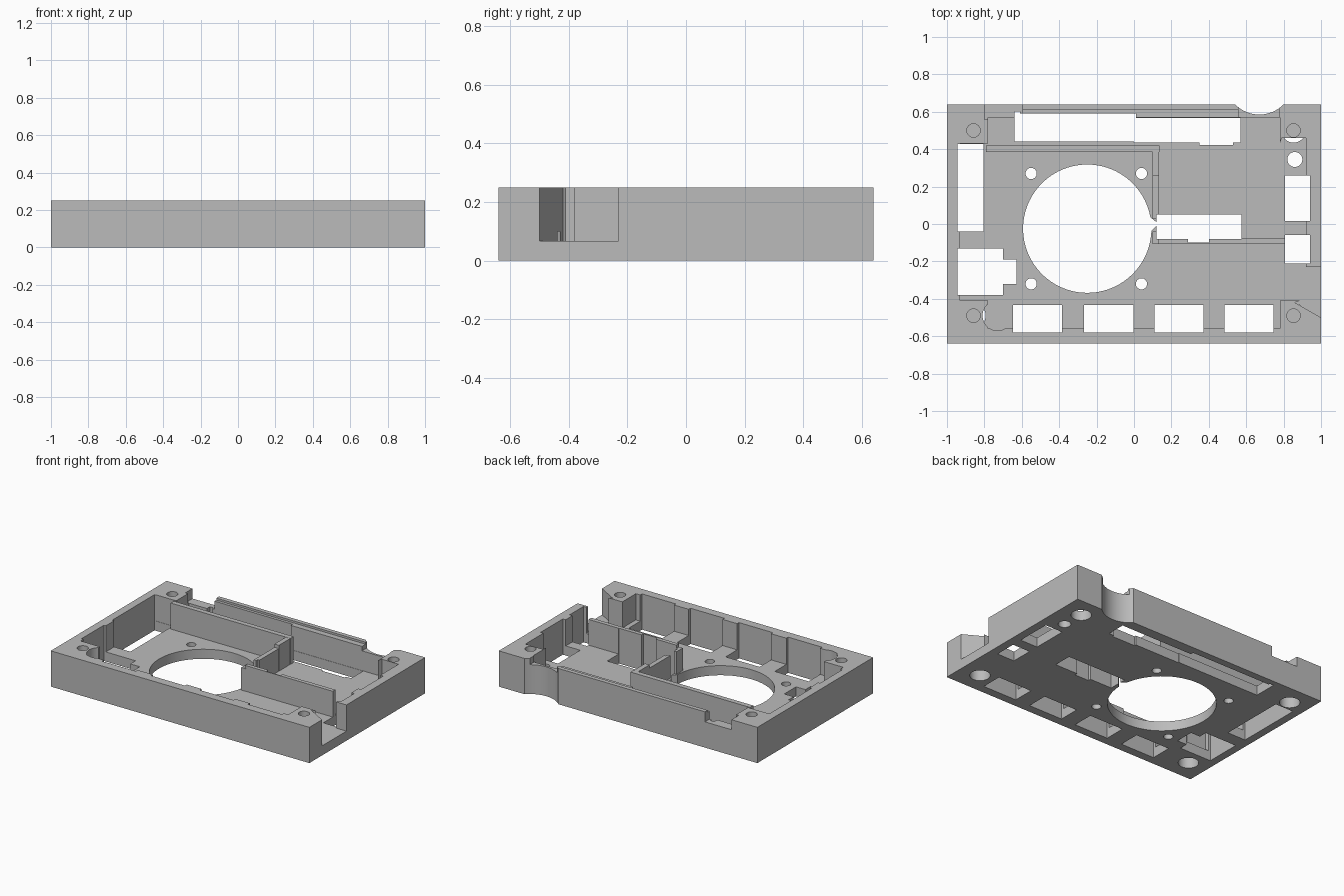
import bpy, bmesh, math

if "Cube" in bpy.data.objects:
    bpy.data.objects.remove(bpy.data.objects["Cube"])

TOP, FLOOR = 0.25, 0.067
grey = bpy.data.materials.new("plain grey")
grey.use_nodes = True
grey.diffuse_color = (0.5, 0.5, 0.5, 1)
grey.node_tree.nodes["Principled BSDF"].inputs["Base Color"].default_value = (0.5, 0.5, 0.5, 1)


def prism(name, points, z0, z1):
    """Extrude a counter-clockwise outline from z0 to z1."""
    bm = bmesh.new()
    face = bm.faces.new([bm.verts.new((x, y, z0)) for x, y in points])
    up = bmesh.ops.extrude_face_region(bm, geom=[face])["geom"]
    bmesh.ops.translate(bm, vec=(0, 0, z1 - z0),
                        verts=[v for v in up if isinstance(v, bmesh.types.BMVert)])
    bmesh.ops.recalc_face_normals(bm, faces=bm.faces)
    mesh = bpy.data.meshes.new(name)
    bm.to_mesh(mesh)
    bm.free()
    mesh.materials.append(grey)
    obj = bpy.data.objects.new(name, mesh)
    bpy.context.collection.objects.link(obj)
    return obj


def rect(x0, x1, y0, y1):
    return [(x0, y0), (x1, y0), (x1, y1), (x0, y1)]


def circle(x, y, r, n=32):
    return [(x + r * math.cos(2 * math.pi * i / n), y + r * math.sin(2 * math.pi * i / n))
            for i in range(n)]


body = prism("tray_body", rect(-1, 1, -0.64, 0.64), 0, TOP)


def combine(points, z0, z1, operation="DIFFERENCE"):
    """Cut a prism from the tray, or join one to it."""
    tool = prism("cutter", points, z0, z1)
    tool.hide_render = True
    mod = body.modifiers.new("combine", "BOOLEAN")
    mod.operation, mod.solver, mod.object = operation, "EXACT", tool
    bpy.context.view_layer.objects.active = body
    bpy.ops.object.modifier_apply(modifier=mod.name)
    bpy.data.objects.remove(tool)


def through(points):
    combine(points, -0.1, 0.4)


# Cavity, leaving solid corner blocks
combine([(-0.93, -0.41), (-0.78, -0.41), (-0.78, -0.56), (0.78, -0.56), (0.78, -0.41),
         (0.92, -0.41), (0.92, 0.46), (0.79, 0.46), (0.78, 0.43), (0.78, 0.57),
         (-0.78, 0.57), (-0.78, 0.43), (-0.93, 0.43)], FLOOR, 0.4)

# Partition walls inside the cavity
for area, height in [(rect(-0.79, 0.135, 0.385, 0.42), 0.249),
                     (rect(0.1, 0.134, 0.26, 0.4), 0.248),
                     (rect(0.1, 0.133, 0.03, 0.27), 0.225),
                     (rect(0.1, 0.136, -0.108, -0.04), 0.225),
                     (rect(0.13, 0.83, -0.107, -0.078), 0.247)]:
    combine(area, FLOOR - 0.02, height, "UNION")

# Round fan opening with its pointed outlet and four screw holes
through(circle(-0.25, -0.025, 0.343, 96))
through([(0.07, -0.06), (0.125, -0.006), (0.125, 0.006), (0.07, 0.05)])
for x in (-0.55, 0.04):
    for y in (-0.32, 0.27):
        through(circle(x, y, 0.03))
through(circle(0.86, 0.345, 0.04))

# Stepped and plain rectangular openings
through([(0.12, -0.08), (0.29, -0.08), (0.29, -0.1), (0.4, -0.1), (0.4, -0.08),
         (0.575, -0.08), (0.575, 0.05), (0.12, 0.05)])
through([(-0.64, 0.44), (0, 0.44), (0, 0.435), (0.35, 0.435), (0.35, 0.422), (0.53, 0.422),
         (0.53, 0.436), (0.57, 0.436), (0.57, 0.568), (0.01, 0.568), (0.01, 0.59),
         (-0.61, 0.59), (-0.61, 0.602), (-0.64, 0.602)])
through([(-0.945, -0.38), (-0.7, -0.38), (-0.7, -0.32), (-0.627, -0.32),
         (-0.627, -0.19), (-0.7, -0.19), (-0.7, -0.132), (-0.945, -0.132)])
through(rect(-0.945, -0.805, -0.04, 0.428))
through(rect(0.808, 0.942, 0.015, 0.26))
through(rect(0.808, 0.942, -0.212, -0.06))
for x in (-0.515, -0.135, 0.24, 0.615):
    through(rect(x - 0.131, x + 0.131, -0.58, -0.432))

# Corner screw holes: narrow from above, wide from below
for x in (-0.858, 0.853):
    for y in (-0.49, 0.5):
        combine(circle(x, y, 0.036), 0.15, 0.4)
        combine(circle(x, y, 0.065), -0.1, 0.1)
combine(circle(-0.73, -0.49, 0.08), FLOOR + 0.002, 0.4)

# Side cable slot with a slanted cheek
combine([(0.86, -0.42), (1, -0.5), (1.1, -0.557), (1.1, -0.23), (0.9, -0.23), (0.9, -0.405)],
        FLOOR, 0.4)

# Rear scoop, rear notch, and the lowered inner lip of the rear wall
through(circle(0.67, 0.766, 0.181, 64))
combine(rect(0.56, 0.775, 0.55, 0.7), 0.205, 0.4)
combine(rect(-0.8, -0.595, 0.56, 0.7), 0.18, 0.4)
combine(rect(-0.6, 0.56, 0.55, 0.61), 0.236, 0.4)

# Smooth the round walls while keeping hard edges
bpy.ops.object.select_all(action="DESELECT")
body.select_set(True)
bpy.context.view_layer.objects.active = body
bpy.ops.object.shade_smooth_by_angle(angle=math.radians(30))
